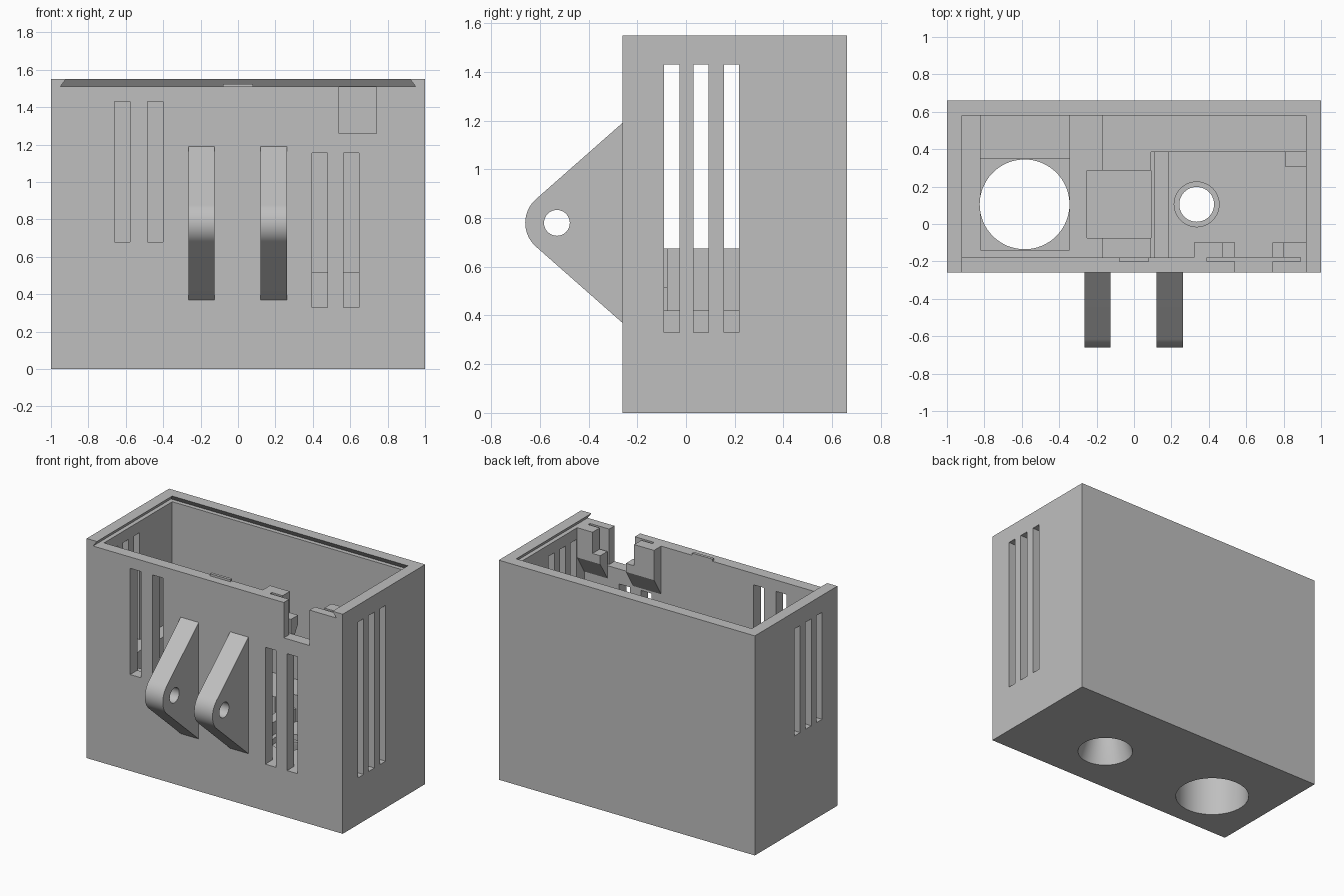
import bpy, bmesh, math

old = bpy.data.objects.get("Cube")
if old:
    bpy.data.objects.remove(old, do_unlink=True)

grey = bpy.data.materials.new("plain grey plastic")
grey.use_nodes = True
grey.diffuse_color = (0.52, 0.52, 0.52, 1)
grey.node_tree.nodes["Principled BSDF"].inputs["Base Color"].default_value = (0.52, 0.52, 0.52, 1)


def loft(name, ring_a, ring_b):
    """Closed solid between two rings of matching points."""
    bm = bmesh.new()
    a = [bm.verts.new(p) for p in ring_a]
    b = [bm.verts.new(p) for p in ring_b]
    bm.faces.new(a)
    bm.faces.new(b)
    for i in range(len(a)):
        j = (i + 1) % len(a)
        bm.faces.new((a[i], a[j], b[j], b[i]))
    bmesh.ops.recalc_face_normals(bm, faces=bm.faces)
    mesh = bpy.data.meshes.new(name)
    bm.to_mesh(mesh)
    bm.free()
    mesh.materials.append(grey)
    obj = bpy.data.objects.new(name, mesh)
    bpy.context.collection.objects.link(obj)
    return obj


def rect(x0, x1, y0, y1, z):
    return [(x0, y0, z), (x1, y0, z), (x1, y1, z), (x0, y1, z)]


def box(name, x0, x1, y0, y1, z0, z1):
    return loft(name, rect(x0, x1, y0, y1, z0), rect(x0, x1, y0, y1, z1))


def side_prism(name, x0, x1, profile):
    return loft(name, [(x0, y, z) for y, z in profile], [(x1, y, z) for y, z in profile])


def circle(cx, cy, r, n=64):
    return [(cx + r * math.cos(math.tau * i / n), cy + r * math.sin(math.tau * i / n)) for i in range(n)]


def cone(name, cx, cy, r0, r1, z0, z1):
    return loft(name, [(x, y, z0) for x, y in circle(cx, cy, r0)],
                [(x, y, z1) for x, y in circle(cx, cy, r1)])


def cut(target, cutter):
    mod = target.modifiers.new("cut", "BOOLEAN")
    mod.operation, mod.solver, mod.object = "DIFFERENCE", "EXACT", cutter
    bpy.context.view_layer.objects.active = target
    bpy.ops.object.modifier_apply(modifier=mod.name)
    bpy.data.objects.remove(cutter, do_unlink=True)


def smooth(obj):
    bpy.ops.object.select_all(action="DESELECT")
    obj.select_set(True)
    bpy.context.view_layer.objects.active = obj
    bpy.ops.object.shade_smooth_by_angle(angle=math.radians(25))


# Case: outer block hollowed from above
case = box("case", -1, 1, -0.26, 0.66, 0, 1.55)
cut(case, box("cavity", -0.92, 0.92, -0.18, 0.58, 0.675, 1.7))

# Stepped floor pockets: x range, y range, floor height
pockets = [
    (0.09, 0.92, -0.18, 0.385, 0.33),
    (0.09, 0.92, 0.385, 0.58, 0.515),
    (-0.165, 0.09, 0.285, 0.58, 0.515),
    (-0.165, 0.09, -0.18, -0.075, 0.515),
    (-0.25, 0.09, -0.075, 0.285, 0.2),
    (-0.82, -0.345, -0.14, 0.35, 0.5),
    (-0.82, -0.345, 0.35, 0.58, 0.6),
]
for x0, x1, y0, y1, z in pockets:
    cut(case, box("pocket", x0, x1, y0, y1, z, 1))

# Holes through the base: straight one, and a flared one with a counterbore
cut(case, cone("wide_hole", -0.585, 0.105, 0.24, 0.24, -0.1, 1))
cut(case, cone("flare", 0.335, 0.105, 0.18, 0.093, 0, 0.27))
cut(case, cone("narrow_hole", 0.335, 0.105, 0.093, 0.093, 0.2, 0.6))
cut(case, cone("counterbore", 0.335, 0.105, 0.12, 0.12, 0.29, 0.6))

# Dovetail lid groove, open to the front
cut(case, loft("lid_groove", rect(-0.95, 0.95, -0.4, 0.61, 1.51), rect(-0.89, 0.89, -0.4, 0.55, 1.59)))

# Vent slots in both sides and the front
for y in (-0.09, 0.03, 0.155):
    cut(case, box("vent", 0.9, 1.1, y, y + 0.063, 0.33, 1.43))
    cut(case, box("vent", -1.1, -0.9, y, y + 0.063, 0.675, 1.43))
for x, z0, z1 in ((-0.66, 0.68, 1.43), (-0.485, 0.68, 1.43), (0.395, 0.33, 1.155), (0.565, 0.33, 1.155)):
    cut(case, box("vent", x, x + 0.083, -0.4, -0.17, z0, z1))

# Connector opening and the thin plate slot behind it
cut(case, box("notch", 0.54, 0.74, -0.4, -0.1, 1.26, 1.7))
cut(case, box("plate_slot", 0.39, 0.89, -0.2, -0.15, 1.26, 1.7))
smooth(case)

# Connector brackets with sloped undersides
bracket = [(-0.18, 1.51), (-0.1, 1.51), (-0.1, 1.3), (-0.18, 1.17)]
for name, x0, x1 in (("inner_bracket", 0.32, 0.54), ("outer_bracket", 0.74, 0.92)):
    part = side_prism(name, x0, x1, bracket)
    cut(part, box("recess", 0.475, 0.80, -0.3, -0.05, 1.36, 1.7))

# Floor rib, corner block and lid catch
box("floor_rib", 0.11, 0.185, -0.18, 0.385, 0.3, 0.42)
box("corner_block", 0.81, 0.92, 0.305, 0.385, 0.3, 0.45)
box("lid_catch", -0.08, 0.08, -0.2, -0.18, 1.5, 1.525)

# Mounting lugs: rounded triangles with a pin hole
cy, cz, r = -0.53, 0.78, 0.13
profile = [(-0.25, 1.2)]
for i in range(25):
    a = math.radians(131 + 98 * i / 24)
    profile.append((cy + r * math.cos(a), cz + r * math.sin(a)))
profile.append((-0.25, 0.36))
for name, x0, x1 in (("right_lug", -0.265, -0.125), ("left_lug", 0.12, 0.263)):
    lug = side_prism(name, x0, x1, profile)
    cut(lug, side_prism("pin_hole", x0 - 0.1, x1 + 0.1, circle(cy, cz, 0.053, 32)))
    smooth(lug)
